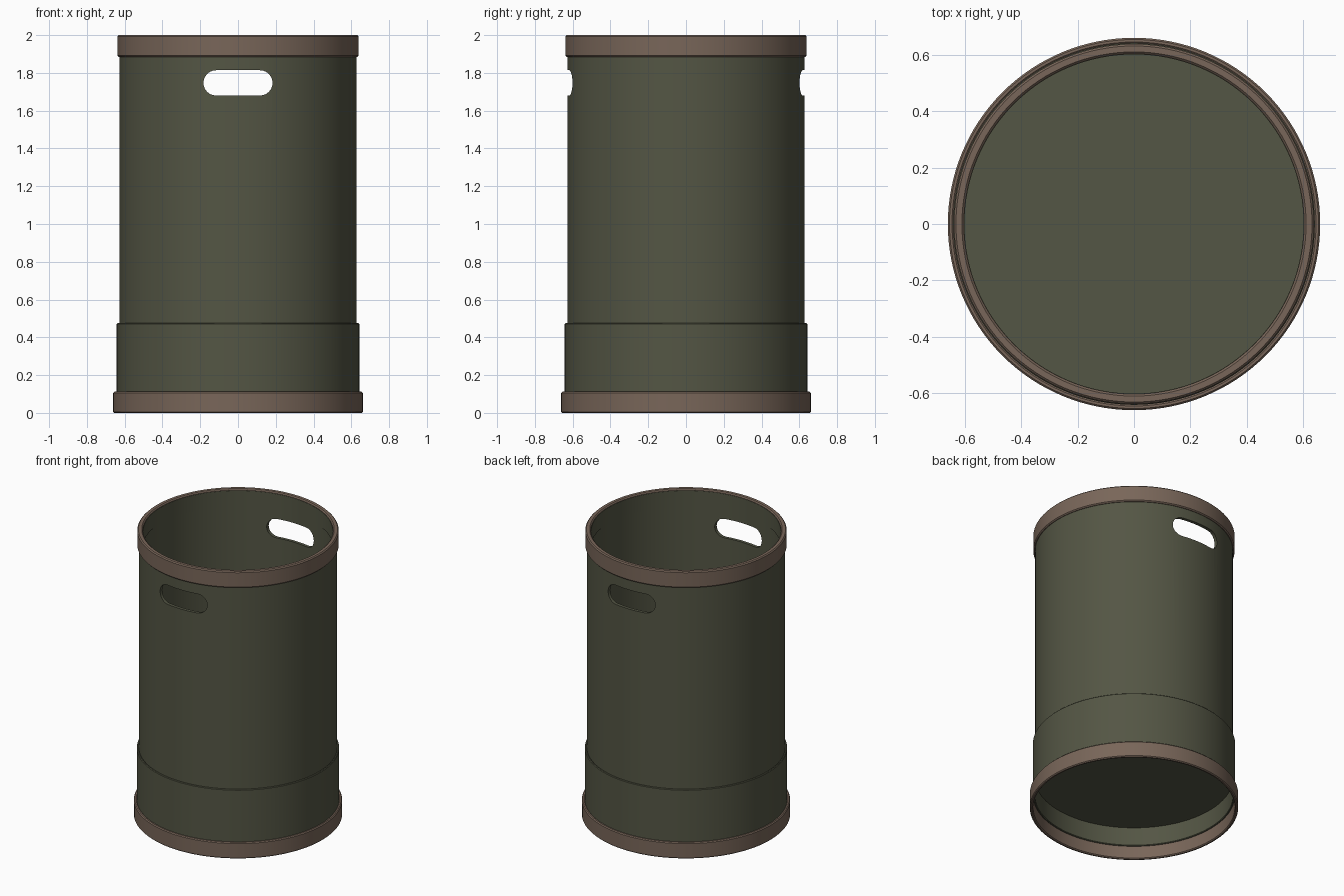
import bpy, bmesh, math

if "Cube" in bpy.data.objects:
    bpy.data.objects.remove(bpy.data.objects["Cube"])

SEG = 128


def material(name, rgb):
    m = bpy.data.materials.new(name)
    m.diffuse_color = (*rgb, 1)
    m.use_nodes = True
    m.node_tree.nodes["Principled BSDF"].inputs["Base Color"].default_value = m.diffuse_color
    return m


green = material("olive green", (0.088, 0.092, 0.058))
brown = material("leather brown", (0.19, 0.133, 0.10))


def finish(name, bm, mat):
    bmesh.ops.recalc_face_normals(bm, faces=bm.faces)
    me = bpy.data.meshes.new(name)
    bm.to_mesh(me)
    bm.free()
    ob = bpy.data.objects.new(name, me)
    bpy.context.collection.objects.link(ob)
    me.materials.append(mat)
    return ob


def lathe(name, profile, mat, closed=True):
    """Spin an (r, z) profile about the z axis; r = 0 points close the axis."""
    bm = bmesh.new()
    vs = [bm.verts.new((r, 0, z)) for r, z in profile]
    es = [bm.edges.new(p) for p in zip(vs, vs[1:])]
    if closed:
        es.append(bm.edges.new((vs[-1], vs[0])))
    bmesh.ops.spin(bm, geom=vs + es, cent=(0, 0, 0), axis=(0, 0, 1),
                   angle=2 * math.pi, steps=SEG, use_duplicate=False)
    bmesh.ops.remove_doubles(bm, verts=bm.verts, dist=1e-5)
    return finish(name, bm, mat)


def ring(name, r_in, r_out, z0, z1, c, mat):
    """Band with chamfered edges of size c."""
    return lathe(name, [(r_in, z0 + c), (r_in + c, z0), (r_out - c, z0), (r_out, z0 + c),
                        (r_out, z1 - c), (r_out - c, z1), (r_in + c, z1), (r_in, z1 - c)], mat)


def smooth(ob):
    bpy.ops.object.select_all(action='DESELECT')
    bpy.context.view_layer.objects.active = ob
    ob.select_set(True)
    bpy.ops.object.shade_smooth_by_angle(angle=math.radians(32))


# Bin body: open cup with a raised floor
body = lathe("bin_body", [(0, 0.22), (0.628, 0.22), (0.628, 1.96), (0.606, 1.96),
                          (0.606, 0.25), (0, 0.25)], green, closed=False)

# Handle cutter: stadium bar running front to back
bm = bmesh.new()
R, X, ZC = 0.067, 0.183 - 0.067, 1.747
pts = []
for sx, start in ((1, -90), (-1, 90)):
    for i in range(13):
        a = math.radians(start + i * 15)
        pts.append(bm.verts.new((sx * X + R * math.cos(a), -1, ZC + R * math.sin(a))))
face = bm.faces.new(pts)
ext = bmesh.ops.extrude_face_region(bm, geom=[face])
bmesh.ops.translate(bm, vec=(0, 2, 0),
                    verts=[g for g in ext["geom"] if isinstance(g, bmesh.types.BMVert)])
cutter = finish("handle_cutter", bm, green)

# Cut both handle holes, then drop the cutter
mod = body.modifiers.new("handles", 'BOOLEAN')
mod.operation = 'DIFFERENCE'
mod.solver = 'EXACT'
mod.object = cutter
bpy.context.view_layer.objects.active = body
body.select_set(True)
bpy.ops.object.modifier_apply(modifier=mod.name)
bpy.data.objects.remove(cutter)

# Lower sleeve and the two brown trims
sleeve = ring("lower_sleeve", 0.629, 0.642, 0.09, 0.475, 0.004, green)
foot = ring("bottom_trim", 0.640, 0.661, 0.0, 0.112, 0.006, brown)
rim = ring("top_trim", 0.604, 0.639, 1.885, 2.0, 0.007, brown)
# Inner lining reaching almost to the top of the rim
lining = lathe("rim_lining", [(0.602, 1.88), (0.606, 1.88), (0.606, 1.99), (0.602, 1.99)], green)

for ob in (body, sleeve, foot, rim, lining):
    smooth(ob)
